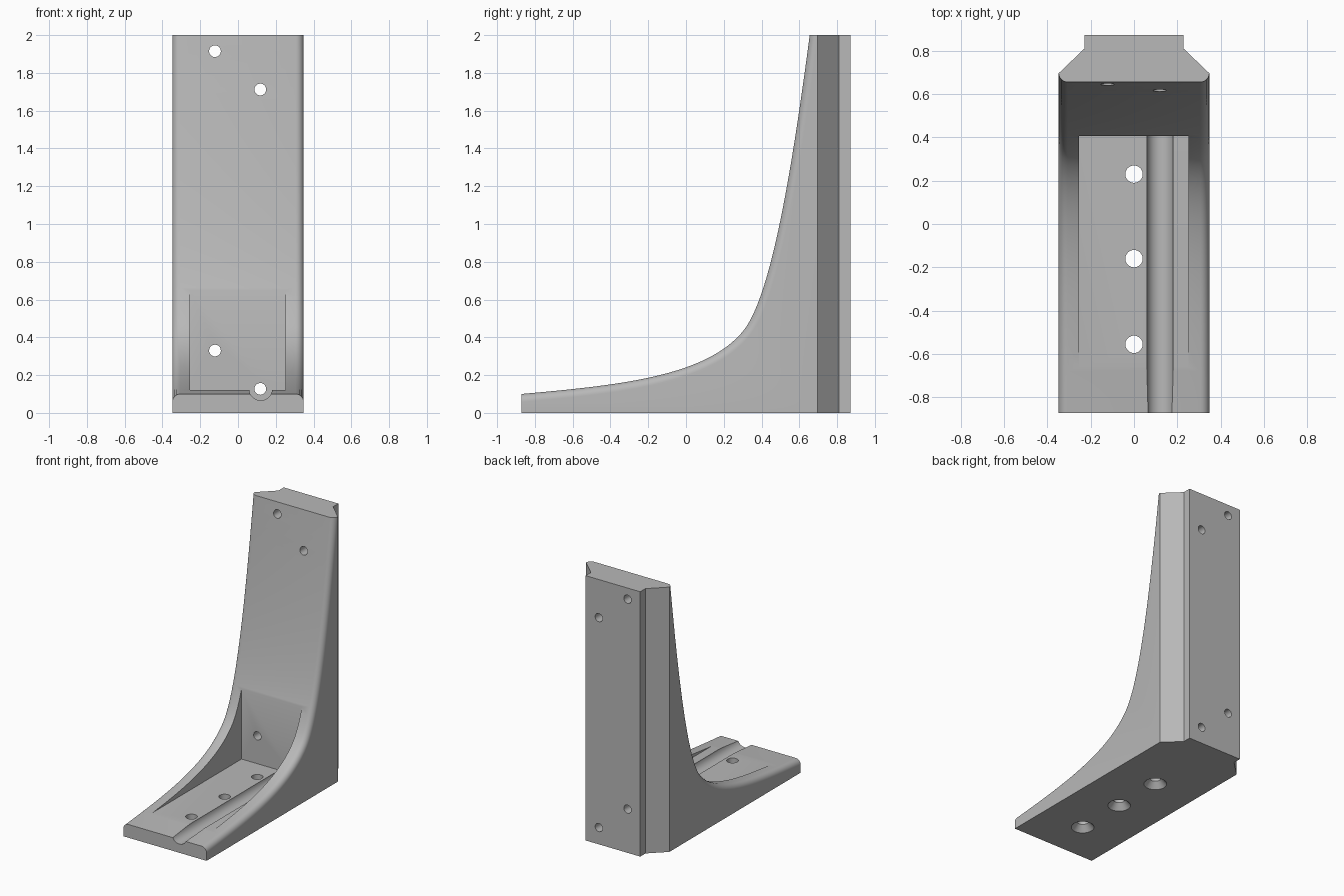
import bpy, bmesh, math
from mathutils import Vector, Matrix
from mathutils.geometry import interpolate_bezier

cube = bpy.data.objects.get("Cube")
if cube:
    bpy.data.objects.remove(cube, do_unlink=True)

HALF_W, HALF_D, HEIGHT = 0.348, 0.872, 2.0
FILLET = 0.042
POCKET_BACK, FLOOR = 0.405, 0.12

grey = bpy.data.materials.new("plain grey")
grey.use_nodes = True
colour = (0.48, 0.48, 0.48, 1)
grey.diffuse_color = colour
grey.node_tree.nodes["Principled BSDF"].inputs["Base Color"].default_value = colour


def make_object(name, bm):
    bmesh.ops.recalc_face_normals(bm, faces=bm.faces[:])
    mesh = bpy.data.meshes.new(name)
    bm.to_mesh(mesh)
    bm.free()
    mesh.materials.append(grey)
    obj = bpy.data.objects.new(name, mesh)
    bpy.context.collection.objects.link(obj)
    return obj


def prism(points, direction):
    """Extrude a closed outline along a direction."""
    bm = bmesh.new()
    face = bm.faces.new([bm.verts.new(p) for p in points])
    new = bmesh.ops.extrude_face_region(bm, geom=[face])["geom"]
    verts = [v for v in new if isinstance(v, bmesh.types.BMVert)]
    bmesh.ops.translate(bm, verts=verts, vec=direction)
    return bm


def rod(start, end, r1, r2=None):
    """Round cutter between two points, optionally tapered."""
    start, end = Vector(start), Vector(end)
    axis = end - start
    bm = bmesh.new()
    place = Matrix.Translation((start + end) / 2) @ axis.to_track_quat('Z', 'Y').to_matrix().to_4x4()
    bmesh.ops.create_cone(bm, cap_ends=True, segments=40, radius1=r1,
                          radius2=r1 if r2 is None else r2,
                          depth=axis.length, matrix=place)
    return bm


# Swept side profile: low toe, curved face, tall upright
toe, bend, tip = Vector((-HALF_D, 0.1)), Vector((0.3, 0.43)), Vector((0.655, HEIGHT))
curve = interpolate_bezier(toe, Vector((-0.37, 0.145)), Vector((0.1, 0.19)), bend, 24)
curve += interpolate_bezier(bend, Vector((0.45, 0.61)), Vector((0.56, 1.28)), tip, 24)[1:]
outline = [(-HALF_D, 0), *[(p[0], p[1]) for p in curve], (HALF_D, HEIGHT), (HALF_D, 0)]
body = prism([(-HALF_W, y, z) for y, z in outline], (2 * HALF_W, 0, 0))

# Rounded borders along the curved face
on_curve = {(round(p[0], 4), round(p[1], 4)) for p in curve}


def is_border(edge):
    a, b = edge.verts
    return abs(a.co.x - b.co.x) < 0.001 and all(
        (round(v.co.y, 4), round(v.co.z, 4)) in on_curve for v in edge.verts)


bmesh.ops.bevel(body, geom=[e for e in body.edges if is_border(e)], offset=FILLET,
                offset_type='OFFSET', segments=6, profile=0.5, affect='EDGES')
bracket = make_object("shelf_bracket", body)

cutters = []
# Angled and stepped back corners
for side in (-1, 1):
    plan = [(0.36, 0.6835), (0.228, 0.81), (0.228, 0.95), (0.5, 0.95), (0.5, 0.6835)]
    cutters.append(prism([(side * x, y, -0.1) for x, y in plan], (0, 0, 2.2)))

# Recessed pocket with a flat floor
pocket = [(-0.254, -HALF_D - 0.1), (0.251, -HALF_D - 0.1), (0.251, POCKET_BACK), (-0.254, POCKET_BACK)]
cutters.append(prism([(x, y, FLOOR) for x, y in pocket], (0, 0, 1)))

# Tool groove along the floor
cutters.append(rod((0.12, -1, 0.127), (0.12, POCKET_BACK, 0.127), 0.061))

# Screw holes through the upright
for x, z in ((-0.122, 1.915), (0.118, 1.712), (-0.122, 0.33), (0.118, 0.127)):
    cutters.append(rod((x, 0.3, z), (x, 1, z), 0.031))

# Countersunk holes through the foot
for y in (0.23, -0.16, -0.555):
    cutters.append(rod((0, y, -0.1), (0, y, 0.3), 0.04))
    cutters.append(rod((0, y, -0.01), (0, y, 0.045), 0.088, 0.04))

bpy.context.view_layer.objects.active = bracket
for bm in cutters:
    cutter = make_object("cutter", bm)
    cutter.hide_render = True
    cut = bracket.modifiers.new("cut", 'BOOLEAN')
    cut.operation, cut.solver, cut.object = 'DIFFERENCE', 'EXACT', cutter
    bpy.ops.object.modifier_apply(modifier=cut.name)
    bpy.data.objects.remove(cutter, do_unlink=True)

# Smooth curves, crisp corners
bpy.ops.object.select_all(action='DESELECT')
bracket.select_set(True)
bpy.ops.object.shade_smooth_by_angle(angle=math.radians(25))
